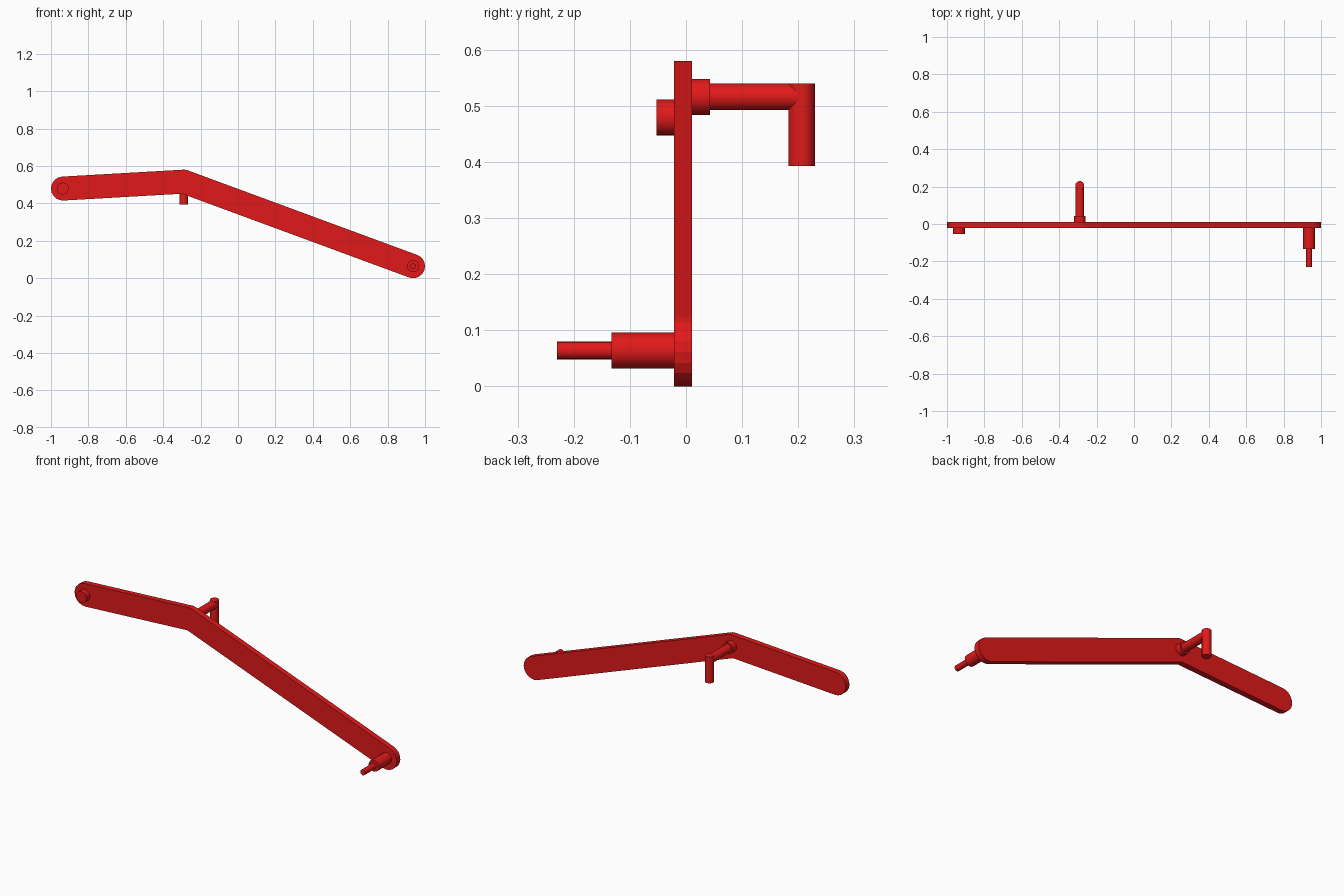
import bpy, bmesh
from math import pi, atan2, cos, sin, tan
from mathutils import Vector

if "Cube" in bpy.data.objects:
    bpy.data.objects.remove(bpy.data.objects["Cube"])

red = bpy.data.materials.new("red")
red.diffuse_color = (0.75, 0.01, 0.01, 1)
red.use_nodes = True
red.node_tree.nodes["Principled BSDF"].inputs["Base Color"].default_value = red.diffuse_color

LEFT, ELBOW, RIGHT = (-0.936, 0.479), (-0.29, 0.516), (0.936, 0.064)
R = 0.064
Y0, Y1 = -0.021, 0.011


def rod(name, start, end, radius, sides=16):
    a, b = Vector(start), Vector(end)
    bpy.ops.mesh.primitive_cylinder_add(
        vertices=sides, radius=radius, depth=(b - a).length, location=(a + b) / 2,
        rotation=(b - a).to_track_quat('Z', 'Y').to_euler())
    ob = bpy.context.object
    ob.name = name
    ob.data.materials.append(red)
    bpy.ops.object.shade_smooth_by_angle(angle=0.5)
    return ob


def arc(centre, a0, a1, steps):
    return [(centre[0] + R * cos(a0 + (a1 - a0) * i / steps),
             centre[1] + R * sin(a0 + (a1 - a0) * i / steps)) for i in range(steps + 1)]


# Bent flat bar: round ends, rounded outer bend, sharp inner bend
a1 = atan2(ELBOW[1] - LEFT[1], ELBOW[0] - LEFT[0])
a2 = atan2(RIGHT[1] - ELBOW[1], RIGHT[0] - ELBOW[0])
mid, inner = (a1 + a2) / 2 - pi / 2, R / cos((a1 - a2) / 2)
outline = arc(LEFT, a1 + 1.5 * pi, a1 + pi / 2, 10)
outline += arc(ELBOW, a1 + pi / 2, a2 + pi / 2, 3)
outline += arc(RIGHT, a2 + pi / 2, a2 - pi / 2, 10)
outline.append((ELBOW[0] + inner * cos(mid), ELBOW[1] + inner * sin(mid)))

bm = bmesh.new()
face = bm.faces.new([bm.verts.new((x, Y0, z)) for x, z in outline])
ext = bmesh.ops.extrude_face_region(bm, geom=[face])
verts = [g for g in ext["geom"] if isinstance(g, bmesh.types.BMVert)]
bmesh.ops.translate(bm, vec=(0, Y1 - Y0, 0), verts=verts)
bmesh.ops.recalc_face_normals(bm, faces=bm.faces)
mesh = bpy.data.meshes.new("bent_bar")
bm.to_mesh(mesh)
bm.free()
mesh.materials.append(red)
bar = bpy.data.objects.new("bent_bar", mesh)
bpy.context.collection.objects.link(bar)


def pin(name, centre, y0, y1, radius):
    return rod(name, (centre[0], y0, centre[1]), (centre[0], y1, centre[1]), radius)


# Front pins at both ends
pin("left_boss", LEFT, Y0, -0.053, 0.032)
pin("right_boss", RIGHT, Y0, -0.133, 0.032)
pin("right_pin", RIGHT, -0.133, -0.23, 0.016)

# Rear hook at the bend
pin("hook_boss", ELBOW, Y1, 0.043, 0.032)
pin("hook_arm", ELBOW, 0.043, 0.206, 0.0237)
rod("hook_drop", (ELBOW[0], 0.206, 0.54), (ELBOW[0], 0.206, 0.393), 0.0237)
